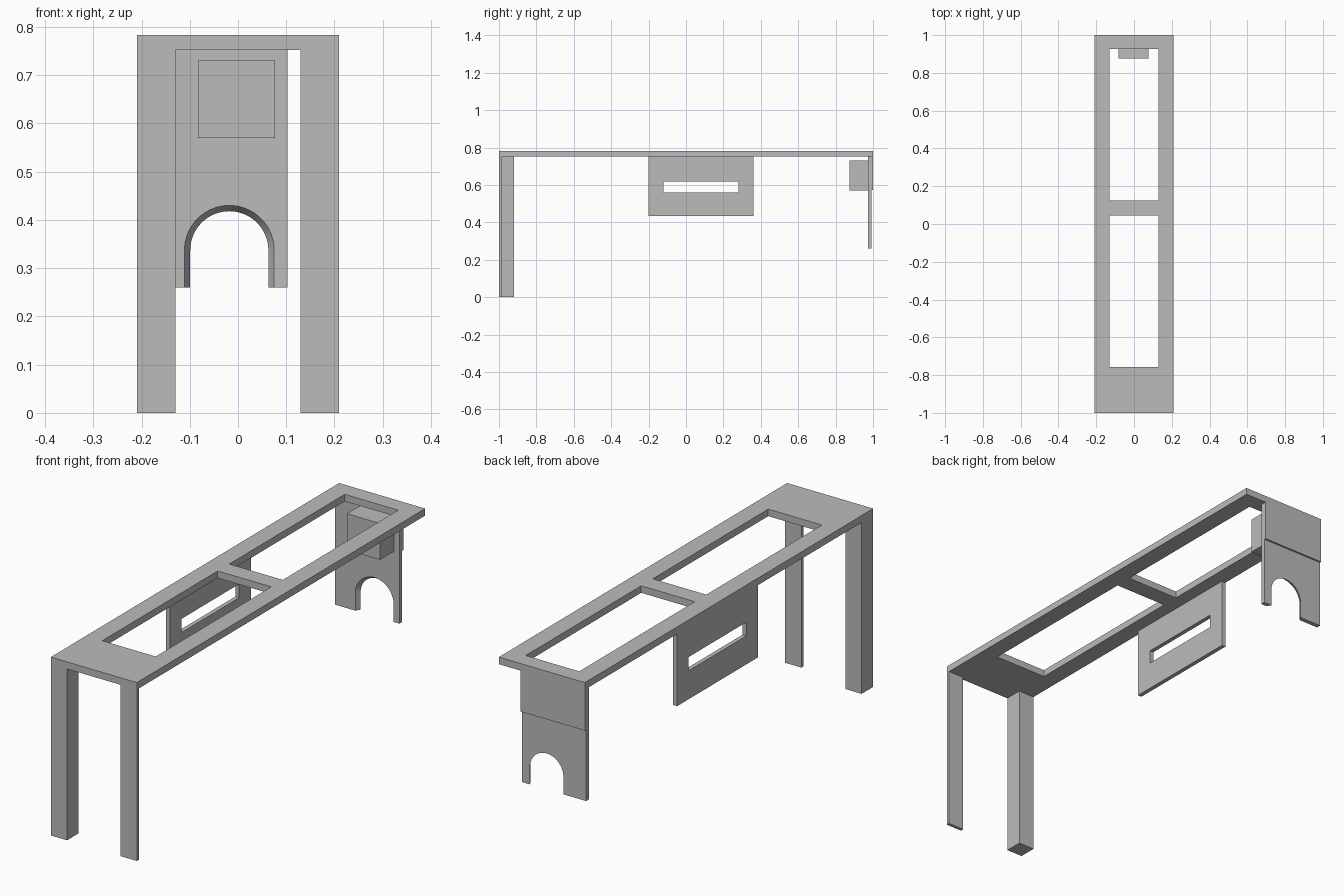
import bpy
import bmesh
from math import cos, sin, pi, radians

cube = bpy.data.objects.get("Cube")
if cube:
    bpy.data.objects.remove(cube, do_unlink=True)

GREY = (0.5, 0.5, 0.5, 1)
grey = bpy.data.materials.new("plain grey")
grey.use_nodes = True
grey.diffuse_color = GREY
grey.node_tree.nodes["Principled BSDF"].inputs["Base Color"].default_value = GREY


def add_object(name, bm):
    bmesh.ops.recalc_face_normals(bm, faces=bm.faces)
    mesh = bpy.data.meshes.new(name)
    bm.to_mesh(mesh)
    bm.free()
    mesh.materials.append(grey)
    obj = bpy.data.objects.new(name, mesh)
    bpy.context.collection.objects.link(obj)
    return obj


def box(name, xs, ys, zs):
    bm = bmesh.new()
    bmesh.ops.create_cube(bm, size=1)
    for v in bm.verts:
        v.co = [r[0] if c < 0 else r[1] for c, r in zip(v.co, (xs, ys, zs))]
    return add_object(name, bm)


def activate(obj):
    bpy.ops.object.select_all(action="DESELECT")
    obj.select_set(True)
    bpy.context.view_layer.objects.active = obj


def cut(obj, cutter):
    mod = obj.modifiers.new("cut", "BOOLEAN")
    mod.operation = "DIFFERENCE"
    mod.solver = "EXACT"
    mod.object = cutter
    activate(obj)
    bpy.ops.object.modifier_apply(modifier=mod.name)
    bpy.data.objects.remove(cutter, do_unlink=True)


W = 0.209        # half width
IN = 0.13        # half width of the openings
UNDER, TOP = 0.752, 0.783

# Long top frame with two openings
frame = box("top_frame", (-W, W), (-1, 1), (UNDER, TOP))
for ys in ((-0.756, 0.045), (0.125, 0.926)):
    cut(frame, box("opening_cutter", (-IN, IN), ys, (0.7, 0.9)))

# Front legs: a square post and a thin plate
box("right_front_leg", (-W, -IN), (-1, -0.92), (0, UNDER))
box("left_front_leg", (IN, W), (-1, -0.985), (0, UNDER))

# Slotted side panel
panel = box("side_panel", (-W, -W + 0.019), (-0.2, 0.36), (0.435, UNDER))
cut(panel, box("slot_cutter", (-0.3, -0.1), (-0.12, 0.28), (0.56, 0.62)))

# Back panel: thick upper part, with a box on its inner side
P_LEFT, P_RIGHT, SPLIT, FOOT = 0.103, -W, 0.572, 0.26
box("upper_back_panel", (P_RIGHT, P_LEFT), (0.972, 1), (SPLIT, UNDER))
box("inner_box", (-0.083, 0.077), (0.875, 0.972), (0.57, 0.73))


# Lower back panel with a tapered arch
def arch_outline(radius, y, cx=-0.018, cz=0.337, steps=32):
    pts = [(P_LEFT, SPLIT), (P_RIGHT, SPLIT), (P_RIGHT, FOOT), (cx - radius, FOOT)]
    for i in range(steps + 1):
        a = pi - pi * i / steps
        pts.append((cx + radius * cos(a), cz + radius * sin(a)))
    pts += [(cx + radius, FOOT), (P_LEFT, FOOT)]
    return [(x, y, z) for x, z in pts]


bm = bmesh.new()
front = [bm.verts.new(p) for p in arch_outline(0.093, 0.972)]
back = [bm.verts.new(p) for p in arch_outline(0.081, 0.992)]
bm.faces.new(front)
bm.faces.new(back[::-1])
for i in range(len(front)):
    j = (i + 1) % len(front)
    bm.faces.new((front[i], back[i], back[j], front[j]))
arch = add_object("lower_back_panel", bm)
activate(arch)
bpy.ops.object.shade_smooth_by_angle(angle=radians(30))
